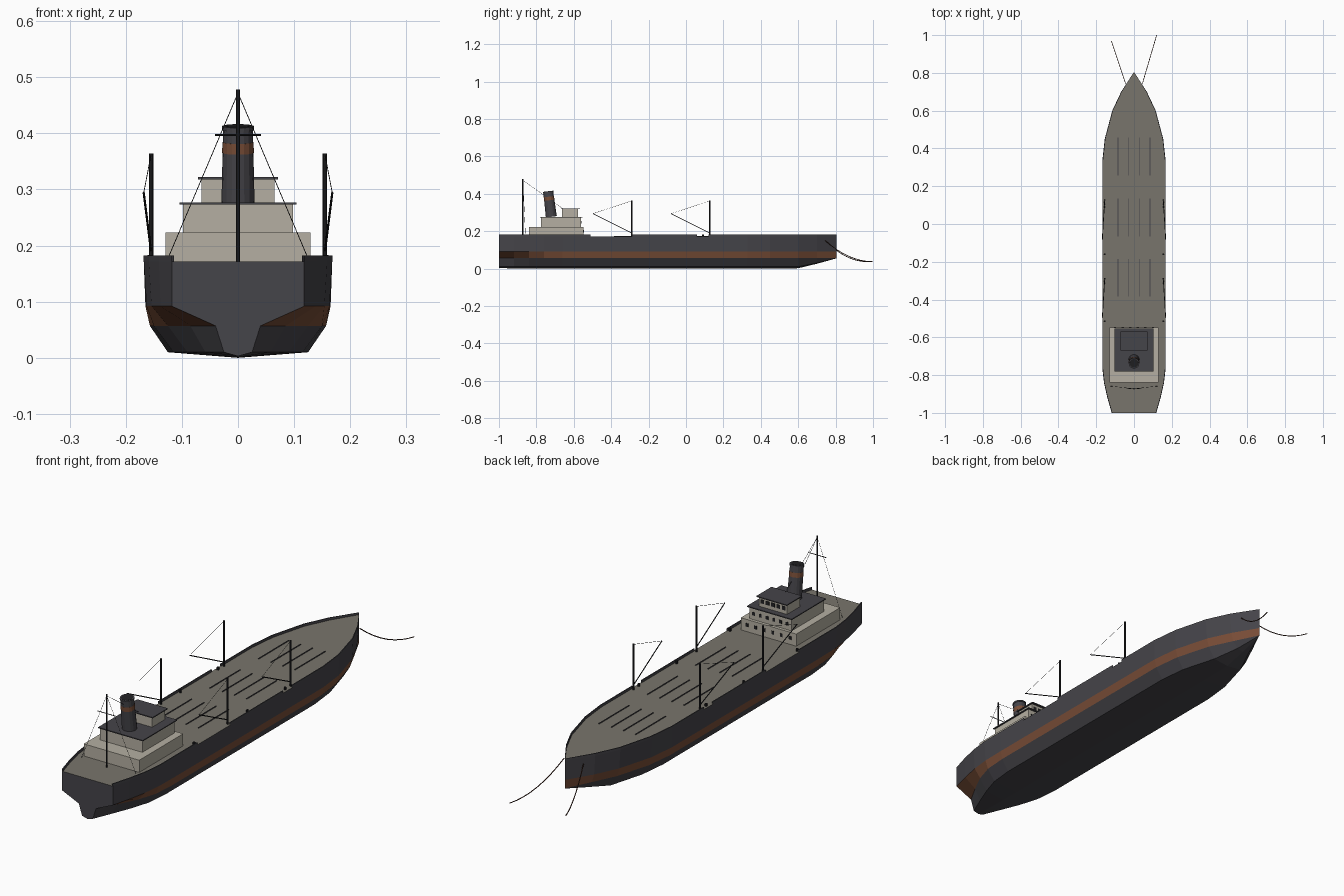
import bpy, bmesh
from mathutils import Vector

if "Cube" in bpy.data.objects:
    bpy.data.objects.remove(bpy.data.objects["Cube"])


def material(name, rgb):
    m = bpy.data.materials.new(name)
    m.use_nodes = True
    m.diffuse_color = (*rgb, 1)
    m.node_tree.nodes["Principled BSDF"].inputs["Base Color"].default_value = (*rgb, 1)
    return m


STEEL = material("dark grey steel", (0.06, 0.058, 0.067))
RUST = material("rust band", (0.19, 0.075, 0.038))
DECK = material("deck grey", (0.19, 0.178, 0.15))
CREAM = material("cream paint", (0.46, 0.43, 0.36))
BLACK = material("black rigging", (0.015, 0.015, 0.017))
CHAIN = material("rusty chain", (0.06, 0.022, 0.014))


def finish(name, bm, *mats):
    bmesh.ops.recalc_face_normals(bm, faces=bm.faces)
    me = bpy.data.meshes.new(name)
    bm.to_mesh(me)
    bm.free()
    for m in mats:
        me.materials.append(m)
    ob = bpy.data.objects.new(name, me)
    bpy.context.collection.objects.link(ob)
    return ob


def add_box(bm, x, y, z):
    """Box from (low, high) ranges along each axis."""
    vs = bmesh.ops.create_cube(bm, size=1)["verts"]
    for v in vs:
        v.co = [sum(r) / 2 + c * (r[1] - r[0]) for r, c in zip((x, y, z), v.co)]


def box(name, x, y, z, mat):
    bm = bmesh.new()
    add_box(bm, x, y, z)
    return finish(name, bm, mat)


def add_rod(bm, a, b, r1, r2=None, sides=8):
    a, b = Vector(a), Vector(b)
    d = b - a
    vs = bmesh.ops.create_cone(bm, cap_ends=True, segments=sides, radius1=r1,
                               radius2=r2 or r1, depth=d.length)["verts"]
    q = d.to_track_quat("Z", "Y")
    for v in vs:
        v.co = q @ v.co + (a + b) / 2


def rod(name, points, r, mat, r2=None, sides=8):
    bm = bmesh.new()
    for a, b in zip(points, points[1:]):
        add_rod(bm, a, b, r, r2, sides)
    return finish(name, bm, mat)


# Hull: y, half widths at deck, band top, band bottom and bilge, bilge z, keel z
DECK_Z, RAIL_Z = 0.172, 0.182
STATIONS = [
    (-1.0, .118, .118, .040, .025, .010, .003),
    (-.92, .141, .138, .085, .058, .010, .001),
    (-.84, .159, .154, .125, .090, .010, 0),
    (-.76, .168, .163, .150, .115, .010, 0),
    (-.66, .168, .165, .157, .125, .010, 0),
    (.33, .168, .165, .157, .125, .010, 0),
    (.45, .155, .152, .143, .112, .010, 0),
    (.60, .115, .110, .100, .070, .010, .002),
    (.70, .068, .063, .052, .030, .030, .026),
    (.805, 0, 0, 0, 0, .056, .055),
]
bm = bmesh.new()
rings = []
for y, deck, top, low, bilge, zb, zk in STATIONS:
    half = [(deck, DECK_Z), (top, .092), (low, .057), (bilge, zb)]
    section = half + [(0, zk)] + [(-x, z) for x, z in reversed(half)]
    rings.append([bm.verts.new((x, y, z)) for x, z in section])
count = len(rings[0])
for a, b in zip(rings, rings[1:]):
    for i in range(count):
        j = (i + 1) % count
        f = bm.faces.new((a[i], a[j], b[j], b[i]))
        f.material_index = 2 if j == 0 else 1 if i in (1, count - 3) else 0
bm.faces.new(rings[0])
bmesh.ops.remove_doubles(bm, verts=bm.verts, dist=0.0005)
finish("hull", bm, STEEL, RUST, DECK)


# Bulwarks follow the deck edge, with openings at the cargo posts
def deck_half(y):
    for a, b in zip(STATIONS, STATIONS[1:]):
        if y <= b[0]:
            return a[1] + (b[1] - a[1]) * (y - a[0]) / (b[0] - a[0])
    return 0


bm = bmesh.new()
for start, end in ((-1, -.51), (-.29, .06), (.12, .805)):
    ys = [start] + [s[0] for s in STATIONS if start < s[0] < end] + [end]
    for side in (-1, 1):
        prev = None
        for y in ys:
            w = deck_half(y)
            row = [bm.verts.new((side * x, y, z)) for x, z in
                   ((w, DECK_Z), (w, RAIL_Z), (max(w - .004, 0), RAIL_Z),
                    (max(w - .004, 0), DECK_Z))]
            if prev:
                for i in range(3):
                    bm.faces.new((prev[i], prev[i + 1], row[i + 1], row[i]))
            prev = row
finish("bulwarks", bm, STEEL)

# Hatch rails: four strips in each of three groups
bm = bmesh.new()
for y in (-.285, .035, .357):
    for x in (-.085, -.028, .028, .085):
        add_box(bm, (x - .0018, x + .0018), (y - .1, y + .1), (DECK_Z, DECK_Z + .003))
finish("hatch_rails", bm, STEEL)

# Superstructure
box("lower_deckhouse", (-.129, .129), (-.84, -.548), (DECK_Z, .223), CREAM)
box("upper_deckhouse", (-.098, .098), (-.775, -.561), (.223, .273), CREAM)
box("deckhouse_roof", (-.104, .104), (-.781, -.553), (.273, .277), STEEL)
box("wheelhouse", (-.065, .065), (-.663, -.578), (.277, .318), CREAM)
box("wheelhouse_roof", (-.071, .071), (-.669, -.568), (.318, .322), STEEL)

# Windows on the faces looking toward the bow
bm = bmesh.new()
for face_y, z, reach, n, w, h in ((-.548, .200, .1, 6, .006, .007),
                                  (-.561, .248, .078, 6, .006, .007),
                                  (-.578, .300, .05, 5, .008, .008)):
    for i in range(n):
        x = -reach + 2 * reach * i / (n - 1)
        add_box(bm, (x - w, x + w), (face_y - .001, face_y + .0015), (z - h, z + h))
finish("windows", bm, BLACK)

# Raked funnel
FOOT, TOP = Vector((0, -.72, .277)), Vector((0, -.737, .413))


def funnel_part(name, t0, t1, r1, r2, mat):
    rod(name, [FOOT.lerp(TOP, t0), FOOT.lerp(TOP, t1)], r1, mat, r2, 16)


funnel_part("funnel", 0, .97, .0295, .0265, STEEL)
funnel_part("funnel_band", .65, .79, .0283, .0278, RUST)
funnel_part("funnel_cap", .95, 1, .0283, .0283, STEEL)
funnel_part("funnel_mouth", .99, 1.005, .023, .023, BLACK)

# Aft mast with crossarm and stays
MAST_Y, STAY = -.872, .0007
rod("aft_mast", [(0, MAST_Y, DECK_Z), (0, MAST_Y, .478)], .0035, BLACK)
rod("mast_crossarm", [(-.041, MAST_Y, .397), (.041, MAST_Y, .397)], .0015, BLACK)
rod("fore_stay", [(0, MAST_Y, .472), (0, -.66, .322)], STAY, BLACK, sides=4)

for side, label in ((1, "left"), (-1, "right")):
    rod(label + "_mast_stay", [(0, MAST_Y, .472), (side * .127, -.858, DECK_Z)],
        STAY, BLACK, sides=4)

    # Cargo posts, each with a boom and its topping line
    for y, place in ((-.29, "aft"), (.128, "fore")):
        name = f"{label}_{place}_"
        x, tip = side * .155, (side * .168, y - .208, .294)
        rod(name + "cargo_post", [(x, y, DECK_Z), (x, y, .364)], .004, BLACK)
        rod(name + "boom", [(x, y, .19), tip], .002, BLACK)
        rod(name + "topping_line", [tip, (x, y, .362)], STAY, BLACK, sides=4)

    # Bollards along the deck edge
    for i, y in enumerate((-.515, -.16, .09)):
        rod(f"{label}_bollard_{i + 1}", [(side * .156, y, DECK_Z), (side * .156, y, .183)],
            .005, BLACK)

    # Anchor chain hanging in a curve from the bow
    reach = .255 if side > 0 else .225
    path = []
    for i in range(9):
        t = i / 8
        path.append((side * (.045 + .075 * t), .745 + reach * t,
                     .037 + .112 * (1 - t) ** 2))
    rod(label + "_anchor_chain", path, .002, CHAIN, sides=6)
